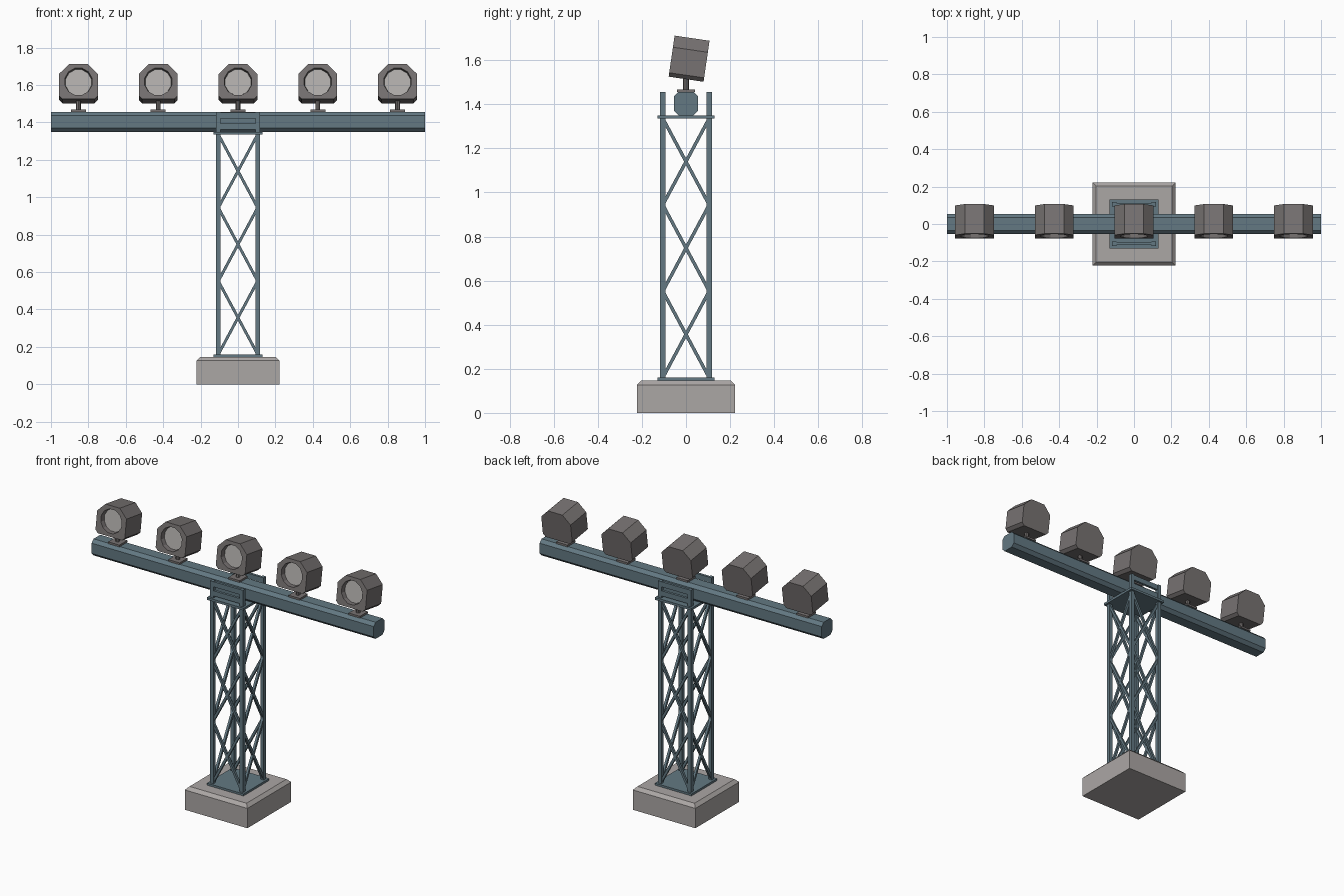
import bpy, bmesh, math
from mathutils import Matrix, Vector

if "Cube" in bpy.data.objects:
    bpy.data.objects.remove(bpy.data.objects["Cube"])


def material(name, rgb):
    m = bpy.data.materials.new(name)
    m.diffuse_color = (*rgb, 1)
    m.use_nodes = True
    m.node_tree.nodes["Principled BSDF"].inputs["Base Color"].default_value = m.diffuse_color
    return m


CONCRETE = material("concrete", (0.41, 0.385, 0.375))
STEEL = material("blue_grey_steel", (0.125, 0.19, 0.225))
HOUSING = material("dark_grey_housing", (0.185, 0.17, 0.168))
GLASS = material("pale_glass", (0.45, 0.435, 0.42))


def finish(name, bm, *mats):
    bmesh.ops.recalc_face_normals(bm, faces=bm.faces)
    me = bpy.data.meshes.new(name)
    bm.to_mesh(me)
    bm.free()
    for m in mats:
        me.materials.append(m)
    ob = bpy.data.objects.new(name, me)
    bpy.context.collection.objects.link(ob)
    return ob


def box(bm, size, matrix):
    bmesh.ops.create_cube(bm, size=1, matrix=matrix @ Matrix.Diagonal((*size, 1)))


def block(name, size, centre, mat):
    bm = bmesh.new()
    box(bm, size, Matrix.Translation(centre))
    return finish(name, bm, mat)


def strut(bm, a, b, width):
    a, b = Vector(a), Vector(b)
    turn = (b - a).to_track_quat('Z', 'Y').to_matrix().to_4x4()
    box(bm, (width, width, (b - a).length), Matrix.Translation((a + b) / 2) @ turn)


# Concrete footing with a bevelled top rim
bm = bmesh.new()
box(bm, (0.444, 0.444, 0.147), Matrix.Translation((0, 0, 0.0735)))
rim = [e for e in bm.edges if all(v.co.z > 0.1 for v in e.verts)]
bmesh.ops.bevel(bm, geom=rim, offset=0.02, segments=1, affect='EDGES')
finish("footing", bm, CONCRETE)

# Tower plates and corner posts
block("base_plate", (0.26, 0.26, 0.013), (0, 0, 0.1535), STEEL)
block("head_plate", (0.26, 0.26, 0.015), (0, 0, 1.3425), STEEL)
R = 0.105
for sx in (-1, 1):
    for sy in (-1, 1):
        block("corner_post", (0.024, 0.024, 1.296), (sx * R, sy * R, 0.808), STEEL)

# Three bays of cross bracing on all four sides
bm = bmesh.new()
levels = [0.16, 0.552, 0.944, 1.336]
for lo, hi in zip(levels, levels[1:]):
    for s in (-1, 1):
        for t in (-1, 1):
            strut(bm, (-t * R, s * R, lo), (t * R, s * R, hi), 0.015)
            strut(bm, (s * R, -t * R, lo), (s * R, t * R, hi), 0.015)
finish("cross_bracing", bm, STEEL)

# Short rails holding the beam between the post tops
for sy in (-1, 1):
    for z in (1.379, 1.437):
        block("head_rail", (2 * R, 0.016, 0.033), (0, sy * R, z), STEEL)

# Long beam with chamfered edges
bm = bmesh.new()
box(bm, (2, 0.108, 0.106), Matrix.Translation((0, 0, 1.403)))
long_edges = [e for e in bm.edges if abs(e.verts[0].co.x - e.verts[1].co.x) > 1]
bmesh.ops.bevel(bm, geom=long_edges, offset=0.02, segments=1, affect='EDGES')
finish("beam", bm, STEEL)


def floodlight_mesh():
    """Housing facing -y, with a recessed round lens."""
    bm = bmesh.new()
    w, h, d, big, small = 0.104, 0.094, 0.08, 0.053, 0.018
    half = [(w - small, -h), (w, -h + small), (w, h - big), (w - big, h)]
    outline = half + [(-x, z) for x, z in reversed(half)]
    n = 12
    ring = [(math.cos((i + .5) * math.tau / n), math.sin((i + .5) * math.tau / n)) for i in range(n)]
    loop = lambda pts, y: [bm.verts.new((x, y, z)) for x, z in pts]
    front, back = loop(outline, -d), loop(outline, d)
    lip = loop([(0.075 * x, 0.075 * z) for x, z in ring], -d)
    seat = loop([(0.071 * x, 0.071 * z) for x, z in ring], -d + 0.03)
    bm.faces.new(back)
    for a, b in ((front, back), (lip, seat)):
        for i in range(len(a)):
            j = (i + 1) % len(a)
            bm.faces.new((a[i], a[j], b[j], b[i]))
    edges = [bm.edges.get((r[i], r[i - 1])) for r in (front, lip) for i in range(len(r))]
    bmesh.ops.triangle_fill(bm, edges=edges, use_dissolve=False, use_beauty=True)
    bm.faces.new(seat).material_index = 1
    return bm


# Row of five floodlights on feet and stems, aimed slightly upward
for i in range(-2, 3):
    x = i * 0.4265
    block("lamp_foot", (0.08, 0.08, 0.012), (x, 0, 1.462), HOUSING)
    bm = bmesh.new()
    bmesh.ops.create_cone(bm, cap_ends=True, segments=8, radius1=0.013, radius2=0.013,
                          depth=0.07, matrix=Matrix.Translation((x, 0, 1.498)))
    finish("lamp_stem", bm, HOUSING)
    lamp = finish("floodlight", floodlight_mesh(), HOUSING, GLASS)
    lamp.location = (x, 0.014, 1.607)
    lamp.rotation_euler = (math.radians(-8.3), 0, 0)
